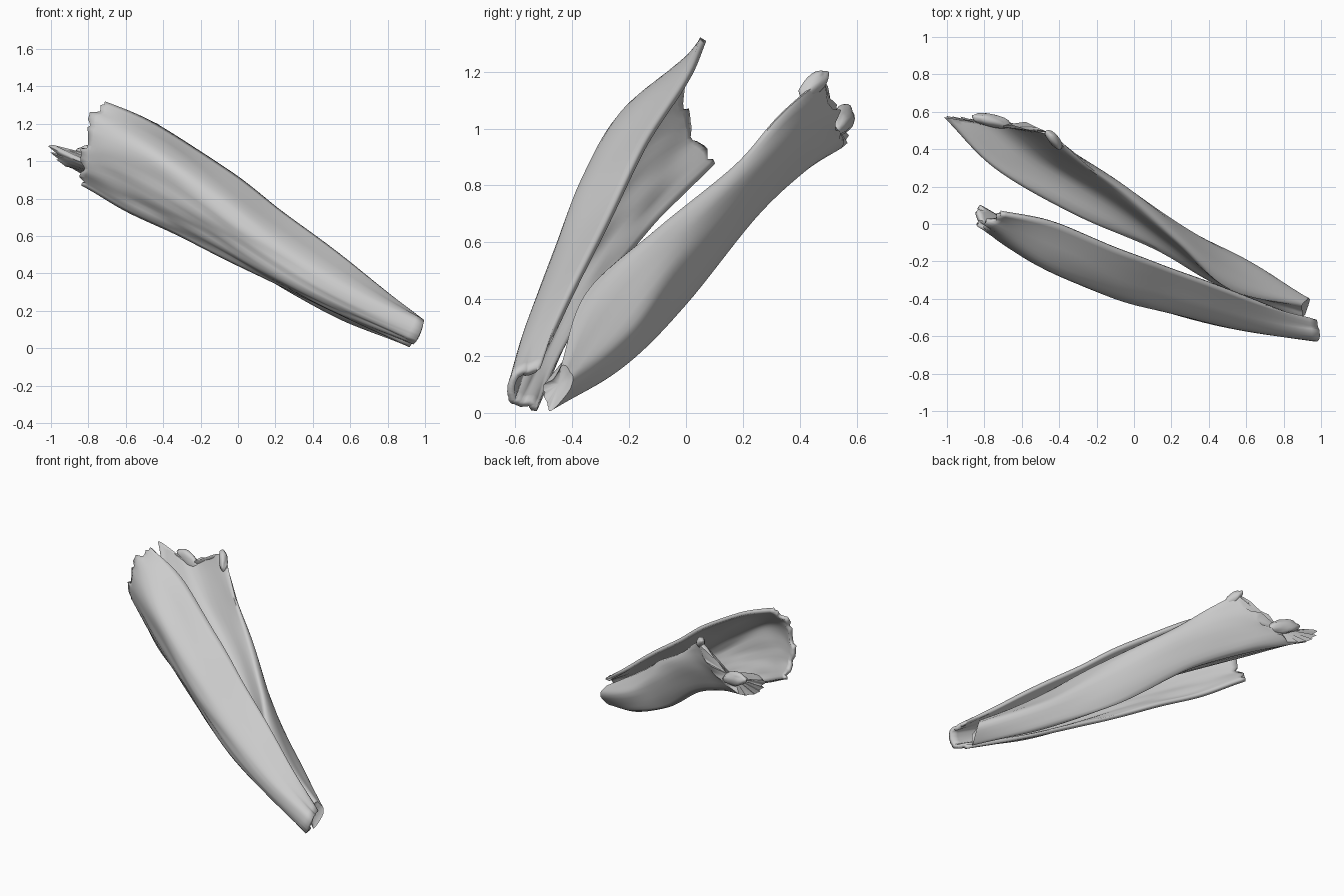
import bpy, bmesh, math, random
from mathutils import Vector as V, noise

if "Cube" in bpy.data.objects:
    bpy.data.objects.remove(bpy.data.objects["Cube"])

random.seed(4)

def spline(pts, n, closed=False):
    """Evenly sampled smooth curve through the points."""
    p = [V(q) for q in pts]
    k = len(p)
    if closed:
        get = lambda i: p[i % k]
        segs, count = k, n
    else:
        ext = [2 * p[0] - p[1]] + p + [2 * p[-1] - p[-2]]
        get = lambda i: ext[i + 1]
        segs, count = k - 1, n - 1
    out = []
    for j in range(n):
        u = j / count * segs
        i = min(int(u), segs - 1)
        t = u - i
        a, b, c, d = get(i - 1), get(i), get(i + 1), get(i + 2)
        out.append(0.5 * (2 * b + (c - a) * t + (2 * a - 5 * b + 4 * c - d) * t * t
                          + (3 * b - a - 3 * c + d) * t ** 3))
    return out

def loft(name, rails, n_long, n_ring, closed, ragged, hollow=0.0):
    """Skin lengthwise rails; the far end is broken and ragged."""
    long = [spline(r, n_long) for r in rails]
    axis = (long[0][-1] - long[0][0]).normalized()
    rings = [spline([r[i] for r in long], n_ring, closed) for i in range(n_long)]
    jag = [random.uniform(-1, 0.5) * ragged for _ in range(n_ring)]
    bm = bmesh.new()
    grid = []
    for i, ring in enumerate(rings):
        f = max(0, (i - n_long + 5) / 4)
        row = []
        for j, co in enumerate(ring):
            bump = 0.01 * noise.noise(V((i * 0.1, j * 0.4, len(name))))
            row.append(bm.verts.new(co + axis * jag[j] * f ** 2 + V((0, bump, bump))))
        grid.append(row)
    m = n_ring if closed else n_ring - 1
    for a, b in zip(grid, grid[1:]):
        for j in range(m):
            k = (j + 1) % n_ring
            bm.faces.new((a[j], a[k], b[k], b[j]))
    if closed:
        # sunken broken ends
        for row, d in ((grid[0], 1), (grid[-1], -1)):
            mid = sum((v.co for v in row), V()) / n_ring
            c = bm.verts.new(mid + axis * d * hollow)
            for j in range(n_ring):
                bm.faces.new((row[j], row[(j + 1) % n_ring], c))
    bmesh.ops.recalc_face_normals(bm, faces=bm.faces[:])
    me = bpy.data.meshes.new(name)
    bm.to_mesh(me)
    bm.free()
    ob = bpy.data.objects.new(name, me)
    bpy.context.collection.objects.link(ob)
    bpy.context.view_layer.objects.active = ob
    bpy.ops.object.select_all(action='DESELECT')
    ob.select_set(True)
    bpy.ops.object.shade_smooth_by_angle(angle=math.radians(50))
    return ob

# front blade: a thin cupped sheet, rails from top edge to bottom edge
front = [
    [(.97, -.52, .15), (.6, -.39, .45), (.25, -.26, .71), (-.05, -.15, .94), (-.4, 0, 1.17), (-.73, .07, 1.33)],
    [(.99, -.60, .13), (.58, -.54, .33), (.2, -.45, .57), (-.12, -.36, .81), (-.47, -.22, 1.05), (-.80, 0, 1.2)],
    [(.96, -.61, .05), (.5, -.53, .25), (.1, -.42, .48), (-.22, -.31, .69), (-.55, -.16, .88), (-.83, .01, 1.0)],
    [(.92, -.52, .02), (.45, -.43, .23), (.02, -.3, .44), (-.3, -.17, .6), (-.6, -.04, .74), (-.83, .09, .87)],
]
blade = loft("front_blade", front, 48, 28, False, 0.035)
s = blade.modifiers.new("thickness", 'SOLIDIFY')
s.thickness = 0.025
s.offset = 0

# back blade: solid bone with a top ridge, outer swell, lower keel and inner wing
ridge = [(.9, -.43, .17), (.52, -.34, .43), (.25, -.1, .65), (-.07, .17, .87), (-.28, .33, 1.05), (-.45, .48, 1.18)]
swell = [(.94, -.4, .1), (.6, -.2, .3), (.29, -.03, .52), (-.07, .22, .8), (-.36, .4, .98), (-.57, .54, 1.06)]
keel = [(.92, -.47, .01), (.55, -.22, .16), (.15, 0, .38), (-.25, .25, .69), (-.55, .42, .85), (-.78, .56, .95)]
wing = [(.9, -.5, .07), (.48, -.34, .26), (.12, -.13, .5), (-.3, .06, .73), (-.72, .3, .93), (-.99, .57, 1.04)]

def between(a, b, other, pull):
    """Rail halfway between two edges, pulled towards the third."""
    out = []
    for p, q, o, k in zip(a, b, other, pull):
        mid = (V(p) + V(q)) / 2
        out.append(mid + (V(o) - mid) * k)
    return out

wing_top = [V(p) + V((0, 0, t)) for p, t in zip(wing, (.03, .03, .03, .03, .03, .05))]
inner = between(wing, ridge, keel, (0, .05, .1, .3, .45, .5))
under = between(keel, wing, ridge, (-.05, -.05, 0, 0, -.05, -.1))
loft("back_blade", [wing_top, inner, ridge, swell, keel, under, wing], 48, 42, True, 0.05, 0.04)

# worn knobs at the far end of the ridge and the wing
for name, loc, size, aim in (
        ("ridge_knob", (-.43, .45, 1.155), (.028, .032, .075), (-.5, .6, .6)),
        ("end_spur", (-.76, .55, 1.03), (.035, .045, .11), (-.9, .2, .3))):
    bpy.ops.mesh.primitive_ico_sphere_add(subdivisions=3, radius=1, location=loc)
    ob = bpy.context.object
    ob.name = name
    ob.scale = size
    ob.rotation_euler = V(aim).to_track_quat('Z', 'Y').to_euler()
    for v in ob.data.vertices:
        v.co *= 1 + 0.2 * noise.noise(v.co * 1.5)
    bpy.ops.object.shade_smooth()
